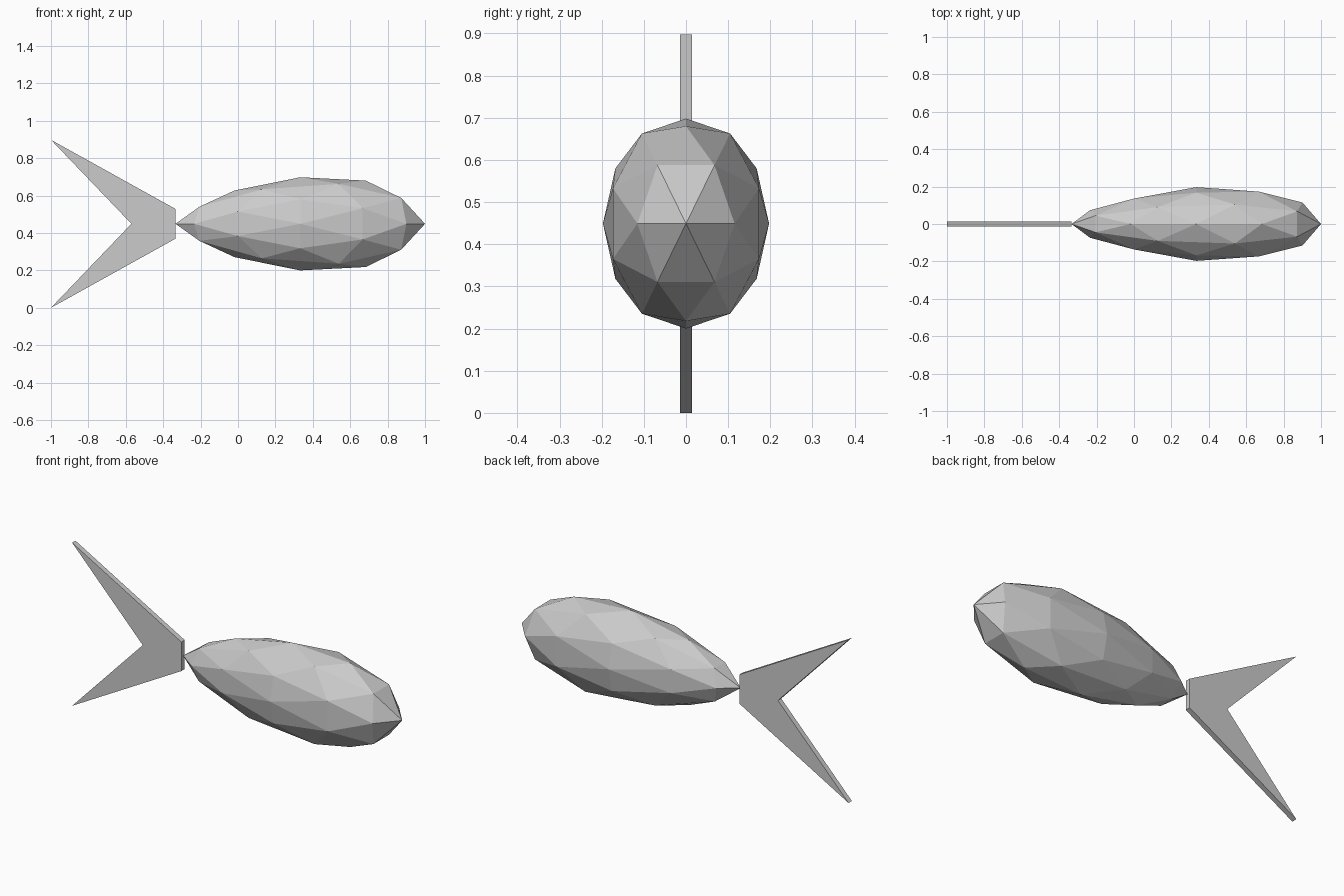
import bpy, bmesh
from itertools import combinations, product
from mathutils import Vector

if "Cube" in bpy.data.objects:
    bpy.data.objects.remove(bpy.data.objects["Cube"])

CZ = 0.449  # height of the centre line


def finish(bm, name):
    bmesh.ops.recalc_face_normals(bm, faces=bm.faces[:])
    me = bpy.data.meshes.new(name)
    bm.to_mesh(me)
    bm.free()
    ob = bpy.data.objects.new(name, me)
    bpy.context.collection.objects.link(ob)
    return ob


# Body: once-subdivided icosahedron, stretched and tapered to the tail
phi = (1 + 5 ** 0.5) / 2
corners = []
for a, b in product((-1, 1), (-phi, phi)):
    corners += [Vector((a, 0, b)), Vector((0, b, a)), Vector((b, a, 0))]
mids = [p + q for p, q in combinations(corners, 2) if (p - q).length < 2.1]
bm = bmesh.new()
for p in corners + mids:
    bm.verts.new(p.normalized())
bmesh.ops.convex_hull(bm, input=bm.verts[:])
for v in bm.verts:
    x, y, z = v.co
    f = 1 + 0.235 * x - 0.12 * x * x
    v.co = (0.333 + 0.667 * x, 0.197 * y * f, CZ + 0.249 * z * f)
finish(bm, "body")

# Tail fin: forked flat plate
profile = [(-0.335, 0.08), (-1, 0.449), (-0.57, 0), (-1, -0.449), (-0.335, -0.08)]
bm = bmesh.new()
face = bm.faces.new([bm.verts.new((x, -0.0145, CZ + z)) for x, z in profile])
ext = bmesh.ops.extrude_face_region(bm, geom=[face], use_keep_orig=True)
moved = [g for g in ext["geom"] if isinstance(g, bmesh.types.BMVert)]
bmesh.ops.translate(bm, verts=moved, vec=(0, 0.029, 0))
bmesh.ops.triangulate(bm, faces=[f for f in bm.faces if len(f.verts) > 4])
finish(bm, "tail_fin")
